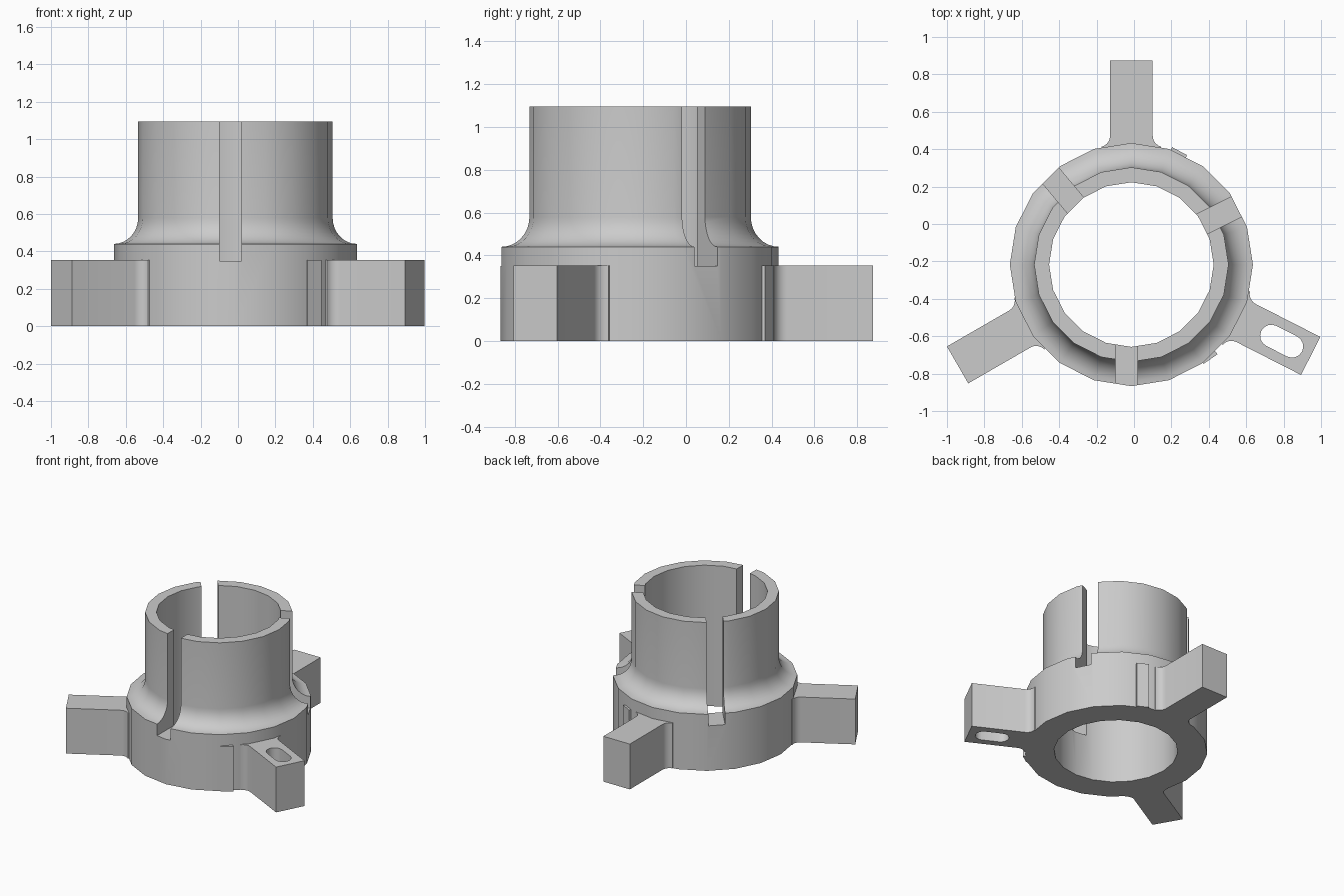
import bpy, bmesh
from math import sin, cos, pi, radians, sqrt, atan2
from mathutils import Matrix, Vector

cube = bpy.data.objects.get("Cube")
if cube:
    bpy.data.objects.remove(cube)

AXIS = Vector((-0.014, -0.217, 0))
BASE_R, TUBE_R, BORE_R = 0.65, 0.52, 0.44
BASE_H, FILLET_H, TOP_H, ARM_H = 0.44, 0.58, 1.095, 0.353
SIDES = 20

grey = bpy.data.materials.new("plain grey")
grey.use_nodes = True
grey.diffuse_color = (0.6, 0.6, 0.6, 1)
grey.node_tree.nodes["Principled BSDF"].inputs["Base Color"].default_value = (0.6, 0.6, 0.6, 1)


def add_object(name, bm):
    bmesh.ops.recalc_face_normals(bm, faces=bm.faces)
    mesh = bpy.data.meshes.new(name)
    bm.to_mesh(mesh)
    bm.free()
    mesh.materials.append(grey)
    ob = bpy.data.objects.new(name, mesh)
    bpy.context.collection.objects.link(ob)
    return ob


def prism(name, outline, z0, z1, matrix):
    """Extrude a flat outline between two heights and place it."""
    bm = bmesh.new()
    face = bm.faces.new([bm.verts.new((x, y, z0)) for x, y in outline])
    out = bmesh.ops.extrude_face_region(bm, geom=[face])
    verts = [v for v in out["geom"] if isinstance(v, bmesh.types.BMVert)]
    bmesh.ops.translate(bm, verts=verts, vec=(0, 0, z1 - z0))
    bm.transform(matrix)
    return add_object(name, bm)


def activate(ob):
    bpy.ops.object.select_all(action="DESELECT")
    ob.select_set(True)
    bpy.context.view_layer.objects.active = ob


def cut(ob, cutter):
    cutter.hide_render = True
    activate(ob)
    mod = ob.modifiers.new("cut", "BOOLEAN")
    mod.operation, mod.solver, mod.object = "DIFFERENCE", "EXACT", cutter
    bpy.ops.object.modifier_apply(modifier=mod.name)
    bpy.data.objects.remove(cutter)


def smooth(ob):
    activate(ob)
    bpy.ops.object.shade_smooth_by_angle(angle=radians(30))


def placed(degrees):
    return Matrix.Translation(AXIS) @ Matrix.Rotation(radians(degrees), 4, "Z")


# Collar: base ring, concave fillet and tube, turned from one profile
profile = [(BORE_R, 0), (BASE_R, 0), (BASE_R, BASE_H)]
for i in range(1, 9):
    a = pi / 2 * i / 8
    profile.append((BASE_R - (BASE_R - TUBE_R) * sin(a),
                    FILLET_H - (FILLET_H - BASE_H) * cos(a)))
profile += [(TUBE_R, TOP_H), (BORE_R, TOP_H)]
bm = bmesh.new()
rings = [[bm.verts.new((r * sin(2 * pi * s / SIDES), r * cos(2 * pi * s / SIDES), z))
          for r, z in profile] for s in range(SIDES)]
for s in range(SIDES):
    a, b = rings[s], rings[(s + 1) % SIDES]
    for i in range(len(profile)):
        j = (i + 1) % len(profile)
        bm.faces.new((a[i], a[j], b[j], b[i]))
bm.transform(Matrix.Translation(AXIS))
collar = add_object("collar", bm)

# Clamping slits through the tube wall: direction and sideways offset
for degrees, offset in ((270, -0.026), (26.5, 0.026), (130, 0.025)):
    w = 0.06
    box = [(0.3, offset - w), (0.8, offset - w), (0.8, offset + w), (0.3, offset + w)]
    cut(collar, prism("slit_cutter", box, ARM_H - 0.003, TOP_H + 0.1, placed(degrees)))
smooth(collar)

# Mounting arms with filleted roots and a rounded bolt slot
HALF, FIL = 0.114, 0.06
cx, cy = sqrt((BASE_R + FIL) ** 2 - (HALF + FIL) ** 2), HALF + FIL
start = atan2(-cy, -cx)
for name, degrees, length, slot_mid in (("back_arm", 90, 1.091, 0.939),
                                        ("left_arm", -27, 1.076, 0.902),
                                        ("right_arm", 210, 1.073, 0.936)):
    side = [(length, HALF)]
    for i in range(6):
        a = -pi / 2 + (start + pi / 2) * i / 5
        side.append((cx + FIL * cos(a), cy + FIL * sin(a)))
    side.append((0.5, side[-1][1]))
    outline = side + [(x, -y) for x, y in reversed(side)]
    arm = prism(name, outline, 0, ARM_H, placed(degrees))
    hole = []
    for sign, turn in ((1, -pi / 2), (-1, pi / 2)):
        for i in range(9):
            a = turn + pi * i / 8
            hole.append((slot_mid + sign * 0.062 + 0.06 * cos(a), 0.06 * sin(a)))
    cut(arm, prism("hole_cutter", hole, -0.1, ARM_H + 0.1, placed(degrees)))
    smooth(arm)

# Small upright ribs on the base ring beside the arms
for name, degrees in (("back_rib", 67), ("left_rib", -50)):
    rib = [(0.6, -0.045), (0.655, -0.045), (0.663, 0.045), (0.6, 0.045)]
    prism(name, rib, 0, ARM_H, placed(degrees))
